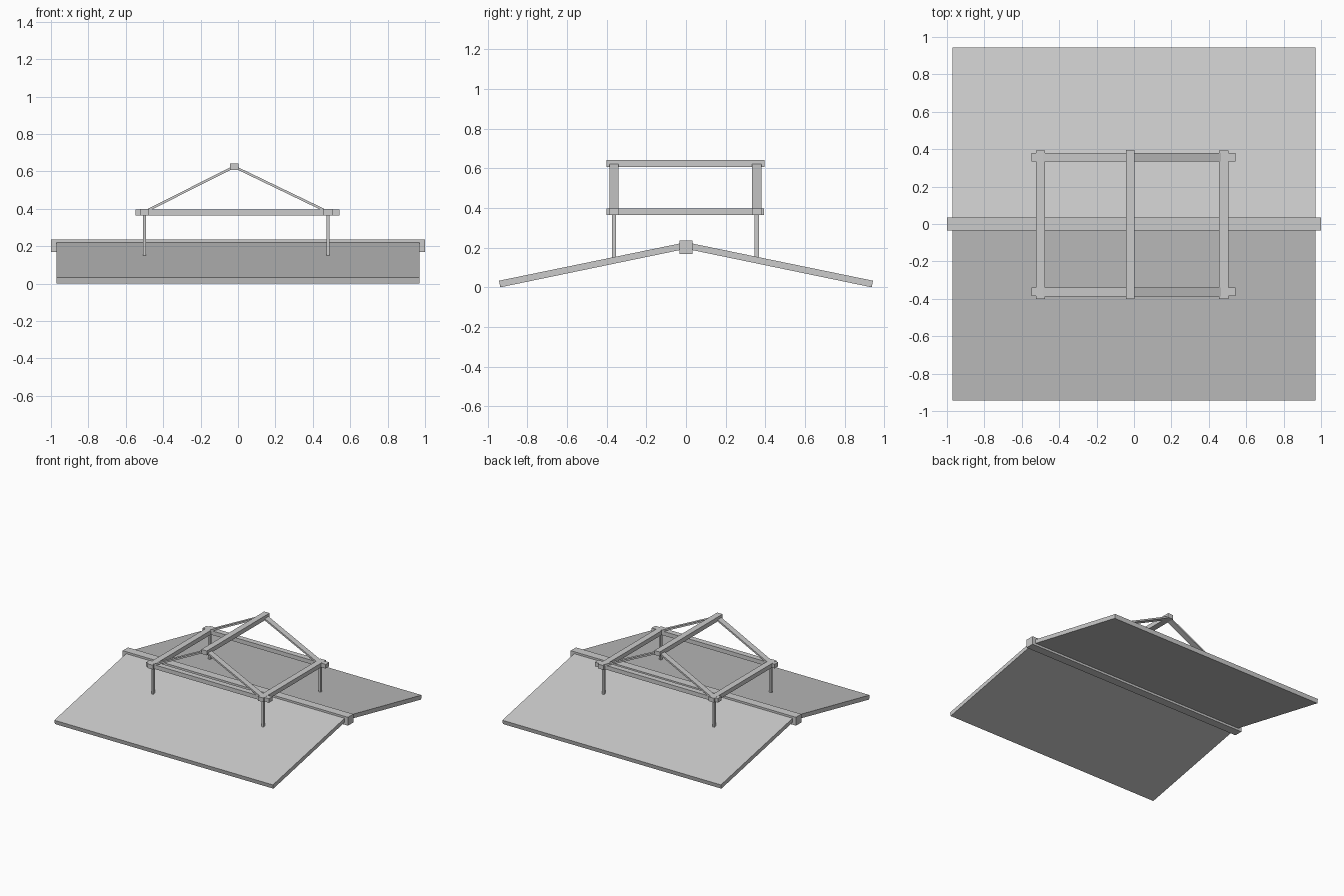
import bpy, math
from mathutils import Vector

if "Cube" in bpy.data.objects:
    bpy.data.objects.remove(bpy.data.objects["Cube"])


def mesh_object(name, verts, faces):
    me = bpy.data.meshes.new(name)
    me.from_pydata(verts, [], faces)
    ob = bpy.data.objects.new(name, me)
    bpy.context.collection.objects.link(ob)
    return ob


def prism(name, profile, a, b, axis):
    """Extrude a four-point profile from a to b along x ('X': yz profile) or y ('Y': xz profile)."""
    def place(t, p):
        return (t, p[0], p[1]) if axis == 'X' else (p[0], t, p[1])
    verts = [place(t, p) for t in (a, b) for p in profile]
    faces = [(0, 1, 2, 3), (7, 6, 5, 4)]
    faces += [(i, i + 4, (i + 1) % 4 + 4, (i + 1) % 4) for i in range(4)]
    ob = mesh_object(name, verts, faces)
    # consistent outward normals
    import bmesh
    bm = bmesh.new()
    bm.from_mesh(ob.data)
    bmesh.ops.recalc_face_normals(bm, faces=bm.faces)
    bm.to_mesh(ob.data)
    bm.free()
    return ob


def box(name, x0, x1, y0, y1, z0, z1):
    return prism(name, [(y0, z0), (y1, z0), (y1, z1), (y0, z1)], x0, x1, 'X')


# Main roof: ridge beam and two sloping panels
box("ridge_beam", -1, 1, -0.034, 0.034, 0.169, 0.236)
for s, side in ((-1, "front"), (1, "back")):
    profile = [(0, 0.194), (s * 0.936, 0.0), (s * 0.943, 0.033), (0, 0.227)]
    prism(side + "_roof_panel", profile, -0.97, 0.97, 'X')

# Raised frame: centre and half spacing of its members
CX, CY, HX, HY = -0.01, -0.003, 0.49, 0.36

for s, side in ((-1, "left"), (1, "right")):
    x = CX + s * HX
    box(side + "_cross_beam", x - 0.0245, x + 0.0245, CY - 0.397, CY + 0.397, 0.364, 0.398)

for t, end in ((-1, "front"), (1, "back")):
    y = CY + t * HY
    box(end + "_long_beam", -0.548, 0.544, y - 0.0225, y + 0.0225, 0.3645, 0.3975)
    for s, side in ((-1, "left"), (1, "right")):
        # post down to the roof
        x = CX + s * HX
        box(f"{end}_{side}_post", x - 0.008, x + 0.008, y - 0.011, y + 0.011, 0.15, 0.37)
        # thin flat rafter up to the top beam
        p, q = Vector((x, 0.384)), Vector((-0.02, 0.625))
        d = (q - p).normalized()
        n = Vector((-d.y, d.x)) * 0.0065
        prism(f"{end}_{side}_rafter", [p - n, q - n, q + n, p + n], y - 0.0235, y + 0.0235, 'Y')

# Top beam
box("top_beam", -0.044, 0.004, CY - 0.398, CY + 0.398, 0.607, 0.642)
